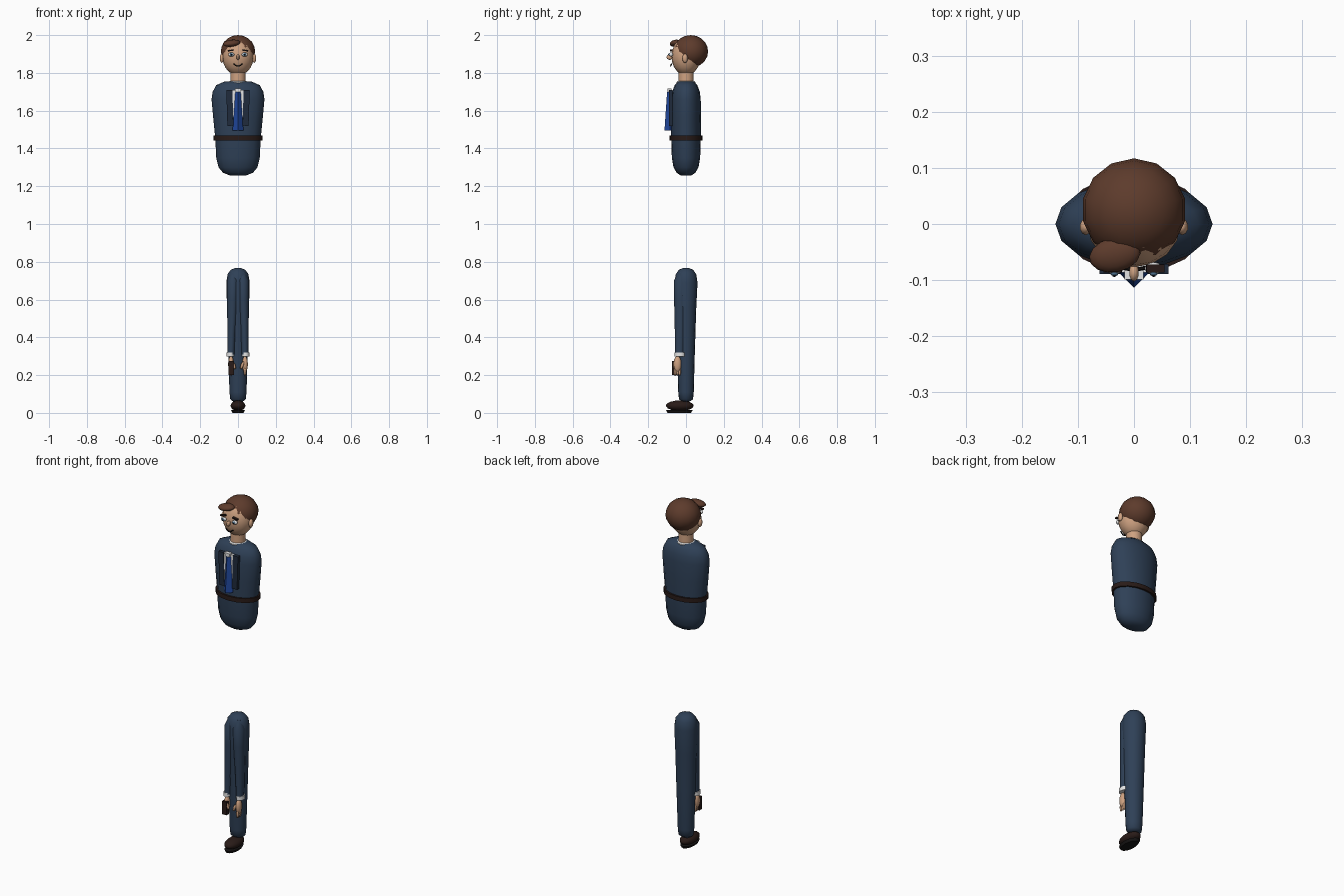
import bpy, bmesh, math
from mathutils import Vector

if "Cube" in bpy.data.objects:
    bpy.data.objects.remove(bpy.data.objects["Cube"])


def material(name, r, g, b):
    m = bpy.data.materials.new(name)
    m.diffuse_color = (r, g, b, 1)
    m.use_nodes = True
    m.node_tree.nodes["Principled BSDF"].inputs["Base Color"].default_value = m.diffuse_color
    return m


SUIT = material("navy suit", 0.028, 0.052, 0.095)
LAPEL = material("dark navy", 0.014, 0.024, 0.045)
TIE = material("blue tie", 0.016, 0.07, 0.36)
WHITE = material("white cloth", 0.78, 0.78, 0.78)
SKIN = material("skin", 0.62, 0.36, 0.22)
HAIR = material("brown hair", 0.11, 0.044, 0.025)
LEATHER = material("dark leather", 0.022, 0.011, 0.009)
IRIS = material("blue iris", 0.10, 0.22, 0.36)
BLACK = material("black", 0.008, 0.007, 0.007)


def finish(name, bm, mat, smooth=True):
    bmesh.ops.recalc_face_normals(bm, faces=bm.faces)
    me = bpy.data.meshes.new(name)
    bm.to_mesh(me)
    bm.free()
    me.materials.append(mat)
    ob = bpy.data.objects.new(name, me)
    bpy.context.collection.objects.link(ob)
    bpy.context.view_layer.objects.active = ob
    ob.select_set(True)
    if smooth:
        bpy.ops.object.shade_smooth_by_angle(angle=math.radians(50))
    ob.select_set(False)
    return ob


def loft(name, rings, mat, sides=16, caps=True):
    """Stack of ellipses: (z, rx, ry, cx, cy)."""
    bm = bmesh.new()
    loops = []
    for z, rx, ry, cx, cy in rings:
        loops.append([bm.verts.new((cx + rx * math.cos(math.tau * i / sides),
                                    cy + ry * math.sin(math.tau * i / sides), z))
                      for i in range(sides)])
    for a, b in zip(loops, loops[1:]):
        for i in range(sides):
            j = (i + 1) % sides
            bm.faces.new((a[i], a[j], b[j], b[i]))
    if caps:
        bm.faces.new(loops[0])
        bm.faces.new(loops[-1])
    return finish(name, bm, mat)


def ball(name, loc, size, mat, rot=(0, 0, 0), seg=14, rings=9):
    bm = bmesh.new()
    bmesh.ops.create_uvsphere(bm, u_segments=seg, v_segments=rings, radius=1)
    bmesh.ops.scale(bm, vec=size, verts=bm.verts)
    ob = finish(name, bm, mat)
    ob.location, ob.rotation_euler = loc, rot
    return ob


def box(name, loc, size, mat, rot=(0, 0, 0), bottom=1.0):
    bm = bmesh.new()
    bmesh.ops.create_cube(bm, size=1)
    bmesh.ops.scale(bm, vec=size, verts=bm.verts)
    for v in bm.verts:
        if v.co.z < 0:
            v.co.x *= bottom
    ob = finish(name, bm, mat, False)
    ob.location, ob.rotation_euler = loc, rot
    return ob


def tube(name, points, radius, mat, sides=6):
    bm = bmesh.new()
    loops = []
    for k, p in enumerate(points):
        d = Vector(points[min(k + 1, len(points) - 1)]) - Vector(points[max(k - 1, 0)])
        q = d.to_track_quat('Z', 'Y')
        loops.append([bm.verts.new(Vector(p) + q @ Vector((
            radius * math.cos(math.tau * i / sides),
            radius * math.sin(math.tau * i / sides), 0))) for i in range(sides)])
    for a, b in zip(loops, loops[1:]):
        for i in range(sides):
            j = (i + 1) % sides
            bm.faces.new((a[i], a[j], b[j], b[i]))
    bm.faces.new(loops[0])
    bm.faces.new(loops[-1])
    return finish(name, bm, mat)


# Torso and belt
loft("torso", [(1.258, 0.045, 0.03, 0, 0), (1.272, 0.08, 0.05, 0, 0),
               (1.30, 0.103, 0.066, 0, 0), (1.35, 0.115, 0.075, 0, 0),
               (1.45, 0.12, 0.078, 0, 0), (1.56, 0.131, 0.079, 0, 0),
               (1.66, 0.14, 0.078, 0, 0), (1.70, 0.134, 0.073, 0, 0),
               (1.735, 0.115, 0.06, 0, 0), (1.755, 0.07, 0.042, 0, 0)], SUIT)
loft("belt", [(1.443, 0.129, 0.088, 0, 0), (1.468, 0.130, 0.088, 0, 0)], LEATHER)

# Shirt front, lapels, tie and collar
box("shirt_front", (0, -0.079, 1.62), (0.085, 0.014, 0.18), WHITE, bottom=0.5)
for s in (-1, 1):
    box("lapel", (s * 0.043, -0.080, 1.615), (0.032, 0.018, 0.19), LAPEL, (0, s * 0.03, 0))
loft("tie", [(1.495, 0.029, 0.029, 0, -0.085), (1.70, 0.015, 0.015, 0, -0.085)], TIE, 4)
box("tie_knot", (0, -0.088, 1.708), (0.034, 0.022, 0.02), WHITE, bottom=0.7)
loft("collar", [(1.735, 0.052, 0.05, 0, 0), (1.752, 0.051, 0.049, 0, 0),
                (1.757, 0.043, 0.042, 0, 0)], WHITE)

# Neck and head
loft("neck", [(1.74, 0.041, 0.041, 0, 0), (1.83, 0.040, 0.040, 0, 0)], SKIN)
ball("head", (0, 0, 1.887), (0.083, 0.077, 0.1), SKIN, seg=16, rings=10)
ball("hair", (0, 0.025, 1.914), (0.093, 0.092, 0.086), HAIR, seg=14, rings=10)
ball("fringe", (-0.034, -0.055, 1.957), (0.047, 0.031, 0.018), HAIR, (0.1, -0.12, 0.2))
ball("nose", (0, -0.086, 1.883), (0.009, 0.017, 0.014), SKIN, seg=10, rings=7)
for s in (-1, 1):
    ball("ear", (s * 0.086, -0.005, 1.877), (0.011, 0.015, 0.024), SKIN, seg=10, rings=7)
    ball("eye", (s * 0.035, -0.079, 1.897), (0.016, 0.011, 0.011), WHITE, seg=12, rings=8)
    ball("iris", (s * 0.035, -0.087, 1.897), (0.008, 0.006, 0.008), IRIS, seg=10, rings=6)
    ball("pupil", (s * 0.035, -0.0915, 1.897), (0.004, 0.003, 0.004), BLACK, seg=8, rings=6)
    box("eyebrow", (s * 0.038, -0.079, 1.919), (0.032, 0.014, 0.007), LEATHER, (0, s * 0.15, 0))
tube("mouth", [(x / 100, -0.082 + abs(x) * 0.002, 1.836 + 0.0022 * x * x)
               for x in (-2.3, -1.5, -0.7, 0, 0.7, 1.5, 2.3)], 0.0035, BLACK)

# Leg and shoe
loft("leg", [(0.06, 0.025, 0.02, 0, 0), (0.072, 0.041, 0.037, 0, 0),
             (0.11, 0.045, 0.041, 0, 0), (0.33, 0.052, 0.047, 0, 0),
             (0.55, 0.058, 0.054, 0, 0), (0.69, 0.062, 0.061, 0, 0),
             (0.735, 0.055, 0.054, 0, 0), (0.758, 0.038, 0.037, 0, 0),
             (0.767, 0.015, 0.015, 0, 0)], SUIT)
ball("shoe", (0, -0.033, 0.038), (0.04, 0.073, 0.028), LEATHER)
loft("sole", [(0.0, 0.03, 0.062, 0, -0.036), (0.014, 0.037, 0.07, 0, -0.035)], BLACK)

# Arms, cuffs and hands
for s in (-1, 1):
    loft("arm", [(0.31, 0.019, 0.025, s * 0.037, -0.034),
                 (0.42, 0.022, 0.028, s * 0.034, -0.031),
                 (0.60, 0.030, 0.034, s * 0.028, -0.029),
                 (0.70, 0.032, 0.036, s * 0.026, -0.028),
                 (0.745, 0.018, 0.02, s * 0.022, -0.02)], SUIT, 12)
    loft("cuff", [(0.298, 0.021, 0.028, s * 0.04, -0.033),
                  (0.320, 0.021, 0.028, s * 0.04, -0.033)], WHITE, 12)
    ball("palm", (s * 0.037, -0.045, 0.258), (0.015, 0.021, 0.042), SKIN, seg=12)
    ball("thumb", (s * 0.022, -0.063, 0.252), (0.008, 0.008, 0.022), SKIN, (0, s * 0.35, 0), 8, 6)
    for i in range(3):
        ball("finger", (s * 0.037, -0.058 + i * 0.012, 0.22),
             (0.007, 0.007, 0.025), SKIN, seg=8, rings=6)

# Small case held in one hand
box("hand_case", (-0.036, -0.062, 0.238), (0.028, 0.022, 0.075), LEATHER)
